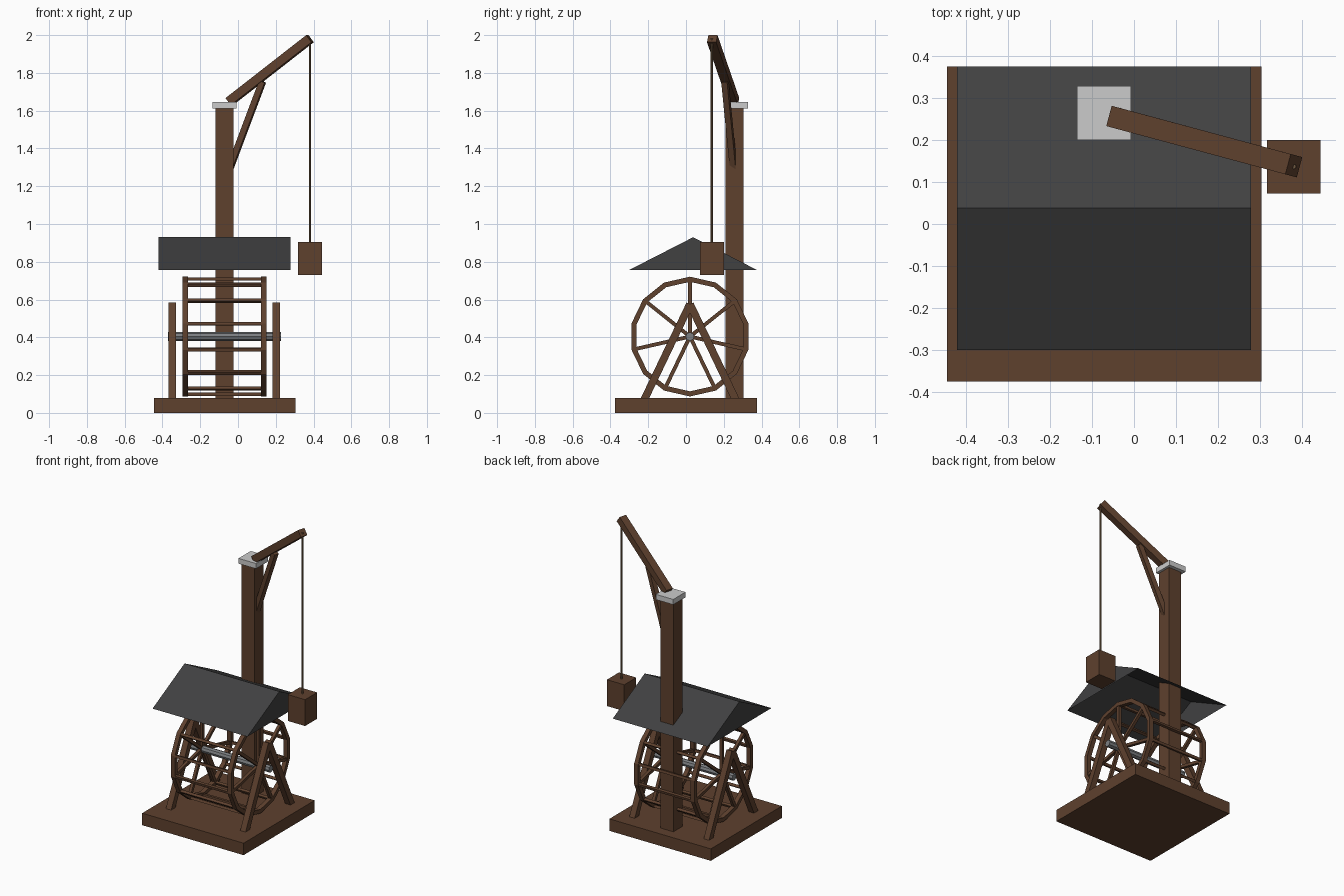
import bpy, bmesh, math
from mathutils import Vector, Matrix

if "Cube" in bpy.data.objects:
    bpy.data.objects.remove(bpy.data.objects["Cube"])


def mat(name, r, g, b):
    m = bpy.data.materials.new(name)
    m.diffuse_color = (r, g, b, 1)
    m.use_nodes = True
    m.node_tree.nodes["Principled BSDF"].inputs["Base Color"].default_value = m.diffuse_color
    return m


WOOD = mat("brown_wood", 0.112, 0.052, 0.027)
SLATE = mat("dark_slate", 0.052, 0.052, 0.053)
STONE = mat("pale_metal", 0.6, 0.6, 0.6)
STEEL = mat("grey_steel", 0.2, 0.21, 0.22)
ROPE = mat("tan_rope", 0.16, 0.1, 0.055)


def finish(bm, name, material, recalc=True):
    if recalc:
        bmesh.ops.recalc_face_normals(bm, faces=bm.faces)
    me = bpy.data.meshes.new(name)
    bm.to_mesh(me)
    bm.free()
    me.materials.append(material)
    ob = bpy.data.objects.new(name, me)
    bpy.context.collection.objects.link(ob)
    return ob


def add_box(bm, x0, x1, y0, y1, z0, z1):
    m = Matrix.Translation(((x0 + x1) / 2, (y0 + y1) / 2, (z0 + z1) / 2))
    bmesh.ops.create_cube(bm, size=1, matrix=m @ Matrix.Diagonal((x1 - x0, y1 - y0, z1 - z0, 1)))


def add_bar(bm, a, b, width, thick, side):
    """Rectangular bar from a to b; width is measured along the side direction."""
    a, b = Vector(a), Vector(b)
    d = (b - a).normalized()
    s = Vector(side)
    s = (s - d * s.dot(d)).normalized()
    rot = Matrix((s, d.cross(s), d)).transposed().to_4x4()
    m = Matrix.Translation((a + b) / 2) @ rot @ Matrix.Diagonal((width, thick, (b - a).length, 1))
    bmesh.ops.create_cube(bm, size=1, matrix=m)


def box(name, material, *dims):
    bm = bmesh.new()
    add_box(bm, *dims)
    return finish(bm, name, material)


def bar(name, material, *args):
    bm = bmesh.new()
    add_bar(bm, *args)
    return finish(bm, name, material)


def rod(name, material, radius, sides, length, matrix):
    bm = bmesh.new()
    bmesh.ops.create_cone(bm, cap_ends=True, segments=sides, radius1=radius,
                          radius2=radius, depth=length, matrix=matrix)
    return finish(bm, name, material)


CX = -0.0715            # middle of wheel, post and base
WY, WZ = 0.021, 0.404   # wheel axle position

# Base, mast and its cap
box("base", WOOD, -0.446, 0.304, -0.375, 0.375, 0, 0.08)
box("mast", WOOD, -0.12, -0.024, 0.21, 0.305, 0.08, 1.612)
box("mast_cap", STONE, -0.136, -0.007, 0.2, 0.329, 1.612, 1.647)

# Swung jib and brace
SIDE = (0.259, 0.966, 0)
bar("jib", WOOD, (-0.046, 0.254, 1.648), (0.381, 0.139, 1.981), 0.05, 0.047, SIDE)
bar("jib_brace", WOOD, (-0.052, 0.254, 1.27), (0.13, 0.206, 1.754), 0.032, 0.032, SIDE)

# Rope and hanging load
rod("rope", ROPE, 0.006, 6, 1.09, Matrix.Translation((0.381, 0.137, 1.437)))
box("load", WOOD, 0.317, 0.445, 0.073, 0.2, 0.73, 0.906)

# Roof shell, open underneath
bm = bmesh.new()
ends = [[bm.verts.new((x, y, z)) for y, z in ((-0.3, 0.757), (0.038, 0.93), (0.375, 0.757))]
        for x in (-0.422, 0.279)]
l, r = ends
bm.faces.new((l[0], r[0], r[1], l[1]))
bm.faces.new((l[1], r[1], r[2], l[2]))
bm.faces.new((r[0], r[2], r[1]))
bm.faces.new((l[0], l[1], l[2]))
finish(bm, "roof", SLATE, recalc=False)

# Axle
rod("axle", STEEL, 0.023, 8, 0.6,
    Matrix.Translation((CX, WY, WZ)) @ Matrix.Rotation(math.pi / 2, 4, 'Y'))


def rim_point(x, radius, step):
    t = 2 * math.pi * step / 14
    return Vector((x, WY + radius * math.sin(t), WZ + radius * math.cos(t)))


# Tread wheel: two 14-sided rims with seven spokes each
for name, x in (("left", CX - 0.209), ("right", CX + 0.209)):
    bm = bmesh.new()
    rings = [[bm.verts.new(rim_point(x + dx, rad, i)) for dx, rad in
              ((-0.0145, 0.29), (0.0145, 0.29), (0.0145, 0.317), (-0.0145, 0.317))]
             for i in range(14)]
    for i in range(14):
        a, b = rings[i], rings[(i + 1) % 14]
        for k in range(4):
            bm.faces.new((a[k], a[(k + 1) % 4], b[(k + 1) % 4], b[k]))
    finish(bm, name + "_wheel_rim", WOOD)
    bm = bmesh.new()
    for i in range(0, 14, 2):
        add_bar(bm, (x, WY, WZ), rim_point(x, 0.3, i), 0.02, 0.02, (1, 0, 0))
    finish(bm, name + "_wheel_spokes", WOOD)

# Treads joining the rims
bm = bmesh.new()
for i in range(14):
    radial = rim_point(0, 1, i) - Vector((0, WY, WZ))
    add_bar(bm, rim_point(CX - 0.209, 0.305, i), rim_point(CX + 0.209, 0.305, i),
            0.017, 0.017, radial)
finish(bm, "wheel_treads", WOOD)

# A-frame axle supports
for name, x in (("left", -0.347), ("right", 0.203)):
    bm = bmesh.new()
    for s in (-1, 1):
        add_bar(bm, (x, WY + s * 0.242, 0.07), (x, WY, 0.576), 0.04, 0.04, (1, 0, 0))
    finish(bm, name + "_axle_support", WOOD)
